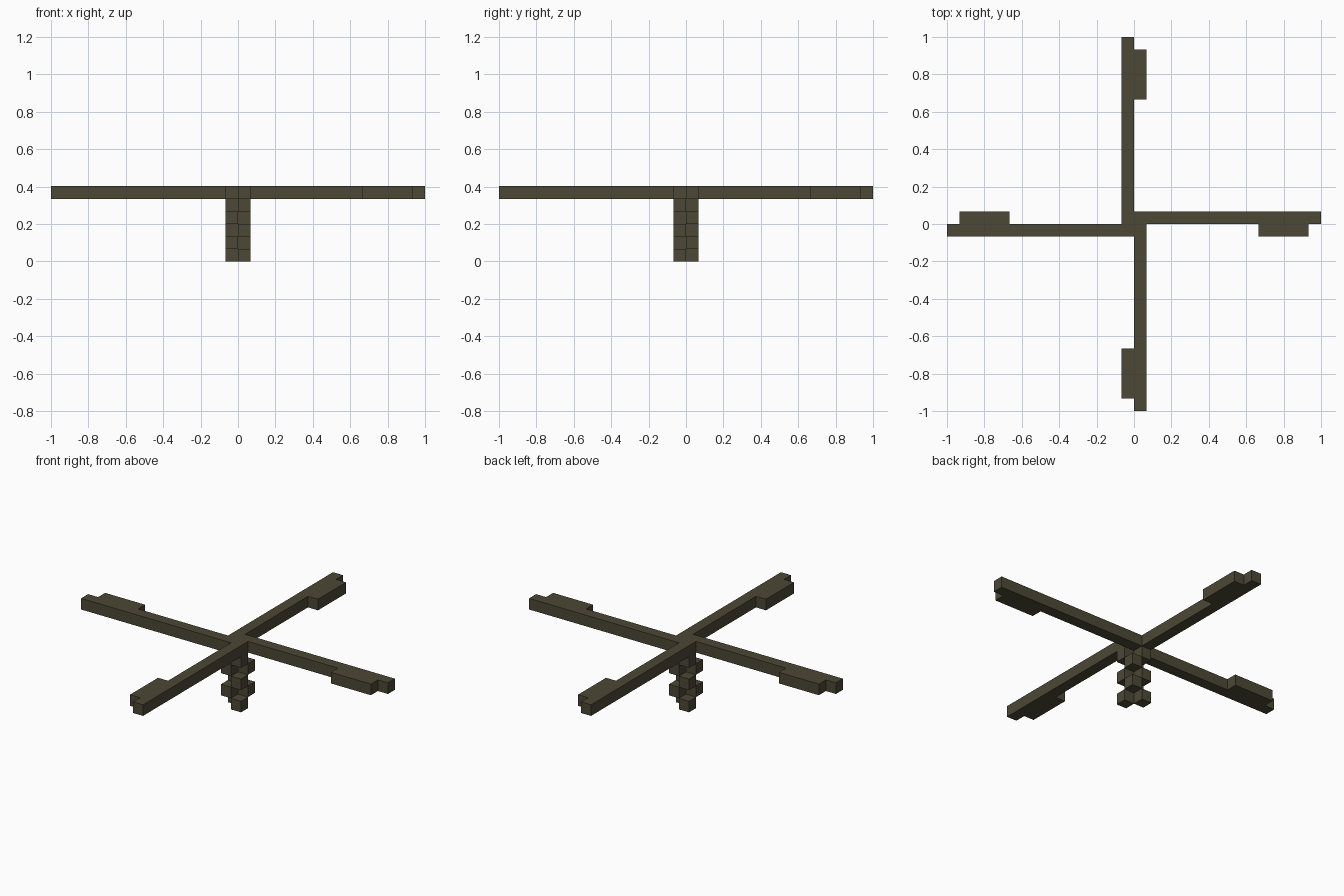
import bpy, bmesh
from math import pi
from mathutils import Matrix

cube = bpy.data.objects.get("Cube")
if cube:
    bpy.data.objects.remove(cube, do_unlink=True)

U = 1 / 15       # block width
H = 0.067        # block layer height

olive = bpy.data.materials.new("dark_olive")
olive.use_nodes = True
colour = (0.072, 0.065, 0.037, 1)
olive.diffuse_color = colour
olive.node_tree.nodes["Principled BSDF"].inputs["Base Color"].default_value = colour


def make_object(name, bm):
    bmesh.ops.recalc_face_normals(bm, faces=bm.faces)
    mesh = bpy.data.meshes.new(name)
    bm.to_mesh(mesh)
    bm.free()
    mesh.materials.append(olive)
    obj = bpy.data.objects.new(name, mesh)
    bpy.context.collection.objects.link(obj)
    return obj


# Rotor blades: a bar with an offset paddle near the tip, turned four times
outline = [(0, 0), (10, 0), (10, -1), (14, -1), (14, 0), (15, 0), (15, 1), (0, 1)]
for i, side in enumerate(("left", "back", "right", "front")):
    bm = bmesh.new()
    face = bm.faces.new([bm.verts.new((x * U, y * U, 5 * H)) for x, y in outline])
    top = bmesh.ops.extrude_face_region(bm, geom=[face])["geom"]
    bmesh.ops.translate(bm, vec=(0, 0, H),
                        verts=[v for v in top if isinstance(v, bmesh.types.BMVert)])
    bm.transform(Matrix.Rotation(i * pi / 2, 4, "Z"))
    make_object("blade_" + side, bm)

# Mast: pairs of diagonal blocks that swap corners on each layer
bm = bmesh.new()
for layer in range(5):
    swap = 1 if layer % 2 == 0 else -1
    for sx in (1, -1):
        place = Matrix.Translation((sx * U / 2, -sx * swap * U / 2, (layer + 0.5) * H))
        bmesh.ops.create_cube(bm, size=1, matrix=place @ Matrix.Diagonal((U, U, H, 1)))
make_object("mast", bm)
